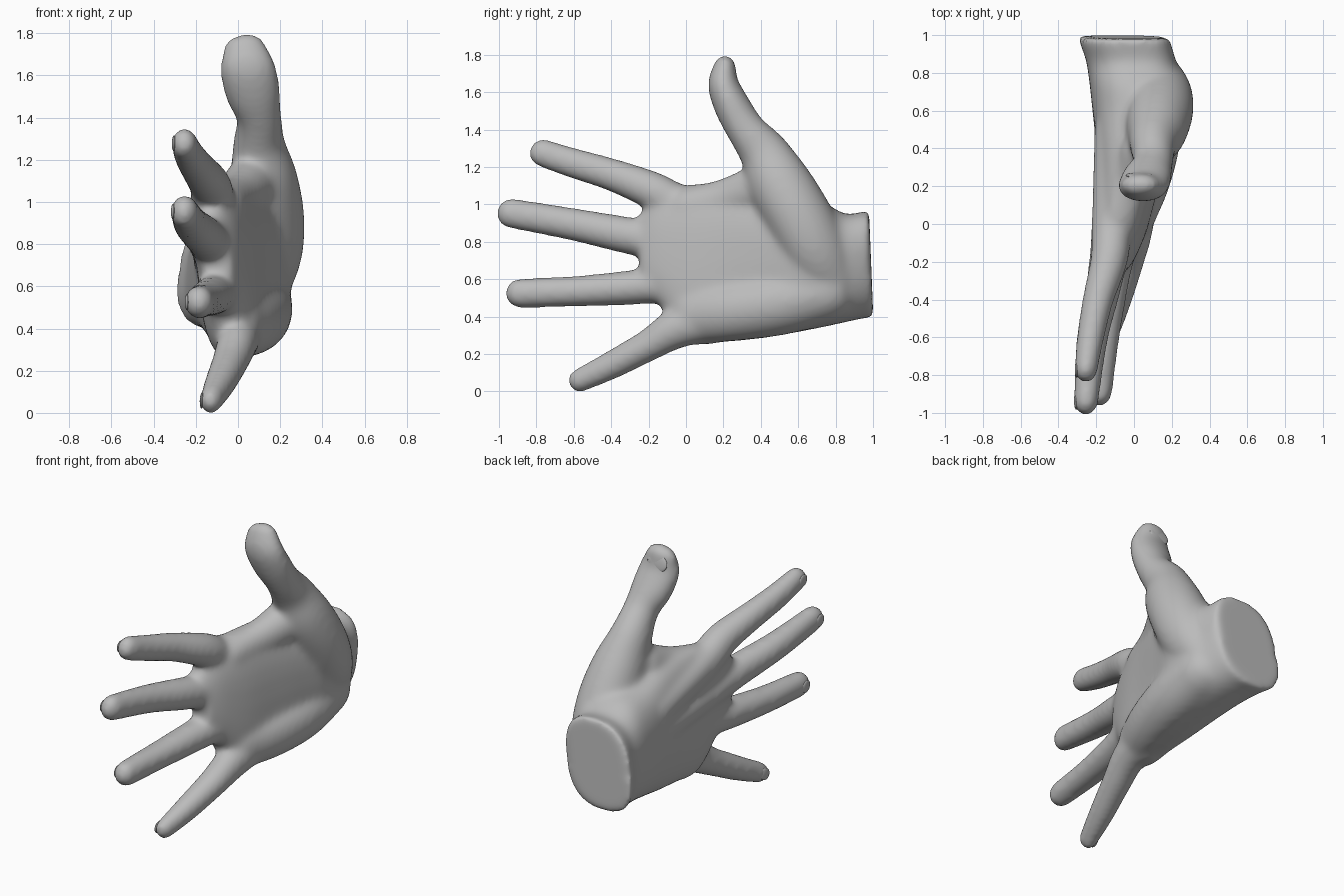
import bpy, bmesh, math
from mathutils import Vector

cube = bpy.data.objects.get("Cube")
if cube:
    bpy.data.objects.remove(cube, do_unlink=True)

skin = bpy.data.materials.new("soft grey")
skin.use_nodes = True
GREY = (0.5, 0.5, 0.5, 1)
skin.diffuse_color = GREY
skin.node_tree.nodes["Principled BSDF"].inputs["Base Color"].default_value = GREY

SIDES = 32
STEPS = 4


def refine(stations):
    """Smooth spline through the stations, radii included."""
    s = [Vector(p) for p in stations]
    s = [s[0] * 2 - s[1]] + s + [s[-1] * 2 - s[-2]]
    out = []
    for a, b, c, d in zip(s, s[1:], s[2:], s[3:]):
        for k in range(STEPS):
            t = k / STEPS
            out.append(b + (c - a) * (t / 2) + (a * 2 - b * 5 + c * 4 - d) * (t * t / 2)
                       + (b * 3 - a - c * 3 + d) * (t ** 3 / 2))
    return out + [s[-2]]


def loft(bm, stations, rounded=True, axis=None, power=2.0, shear=(0, 0)):
    """Stations are (x, y, z, radius across the palm, radius through it)."""
    stations = refine(stations)
    pts = [Vector(s[:3]) for s in stations]
    last = len(pts) - 1
    frames = []
    for i, s in enumerate(stations):
        t = axis or pts[min(i + 1, last)] - pts[max(i - 1, 0)]
        frames.append((pts[i], t.normalized(), s[3], s[4]))
    if rounded:
        # Domed ends
        def dome(frame, sign):
            p, t, a, b = frame
            r = min(a, b)
            angles = [math.radians(d) for d in (25, 50, 70, 84)]
            return [(p + t * sign * r * math.sin(k), t,
                     a * math.cos(k), b * math.cos(k)) for k in angles]
        frames = dome(frames[0], -1)[::-1] + frames + dome(frames[-1], 1)
    rings = []
    for i, (p, t, a, b) in enumerate(frames):
        lean = shear[0] + (shear[1] - shear[0]) * i / (len(frames) - 1)
        u = (Vector((1, 0, 0)) - t * t.x).normalized()
        v = t.cross(u)
        ring = []
        for k in range(SIDES):
            c, s = math.cos(k * math.tau / SIDES), math.sin(k * math.tau / SIDES)
            c = math.copysign(abs(c) ** (2 / power), c)
            s = math.copysign(abs(s) ** (2 / power), s)
            ring.append(bm.verts.new(p + u * (b * c + lean * a * s) + v * a * s))
        rings.append(ring)
    for r0, r1 in zip(rings, rings[1:]):
        for k in range(SIDES):
            j = (k + 1) % SIDES
            bm.faces.new((r0[k], r0[j], r1[j], r1[k]))
    bm.faces.new(rings[0][::-1])
    bm.faces.new(rings[-1])


def make_object(name, bm):
    bmesh.ops.recalc_face_normals(bm, faces=bm.faces[:])
    mesh = bpy.data.meshes.new(name)
    bm.to_mesh(mesh)
    bm.free()
    mesh.materials.append(skin)
    mesh.polygons.foreach_set("use_smooth", [True] * len(mesh.polygons))
    obj = bpy.data.objects.new(name, mesh)
    bpy.context.collection.objects.link(obj)
    return obj


# Fingers run from the tip through the knuckle into the palm
FINGERS = {
    "index": [(-.255, -.778, 1.279, .076, .062), (-.23, -.6, 1.22, .082, .073),
              (-.19, -.4, 1.16, .088, .083), (-.13, -.18, 1.075, .102, .1),
              (-.12, 0, .985, .11, .105), (-.11, .5, .85, .11, .1)],
    "middle": [(-.255, -.947, .955, .081, .066), (-.22, -.6, .893, .088, .084),
               (-.155, -.3, .832, .1, .096), (-.115, 0, .78, .1, .11),
               (-.11, .5, .72, .1, .1)],
    "ring": [(-.185, -.897, .525, .08, .07), (-.16, -.6, .535, .083, .084),
             (-.122, -.3, .555, .093, .097), (-.08, 0, .58, .1, .11),
             (-.08, .5, .6, .1, .1)],
    "little": [(-.13, -.577, .055, .065, .055), (-.085, -.4, .14, .077, .075),
               (-.035, -.2, .247, .087, .088), (.005, 0, .355, .112, .1),
               (.03, .4, .42, .11, .12)],
}
THUMB = [(.03, .207, 1.735, .062, .102), (.045, .2, 1.64, .084, .132),
         (.07, .25, 1.52, .098, .132), (.1, .32, 1.4, .105, .107),
         (.1, .42, 1.27, .135, .125), (.12, .495, 1.12, .17, .16),
         (.135, .6, .935, .18, .18), (.125, .69, .76, .18, .18),
         (.07, .78, .6, .16, .17)]
THUMB_WEB = [(-.07, 0, .98, .11, .1), (-.01, .2, 1.02, .115, .1),
             (.05, .38, 1.08, .13, .125)]
LITTLE_SIDE_PAD = [(.0, .03, .41, .15, .11), (.06, .25, .43, .16, .14),
                   (.09, .5, .47, .17, .165), (.08, .75, .53, .165, .175)]
PALM = [(-.11, -.25, .76, .18, .07), (-.09, -.15, .745, .29, .105),
        (-.06, 0, .68, .42, .135), (-.03, .2, .69, .425, .16),
        (-.005, .4, .69, .405, .195), (.015, .6, .68, .36, .235),
        (.01, .75, .68, .33, .245), (-.015, .86, .662, .288, .235),
        (-.04, .94, .675, .284, .235), (-.055, .99, .68, .288, .235)]

# Hand: overlapping lofts fused into one skin and relaxed
bm = bmesh.new()
for path in (*FINGERS.values(), THUMB, THUMB_WEB, LITTLE_SIDE_PAD):
    loft(bm, path)
loft(bm, PALM, rounded=False, axis=Vector((0, 1, .04)), power=2.6, shear=(.14, -.16))
hand = make_object("hand", bm)
fuse = hand.modifiers.new("fuse", "REMESH")
fuse.mode = "VOXEL"
fuse.voxel_size = .016
fuse.use_smooth_shade = True
relax = hand.modifiers.new("relax", "SMOOTH")
relax.factor = .5
relax.iterations = 24


# Nails: shallow ovals set into the back of each tip
def nail(name, centre, along, outward, length, width):
    bm = bmesh.new()
    bmesh.ops.create_uvsphere(bm, u_segments=20, v_segments=12, radius=1)
    t = Vector(along).normalized()
    n = Vector(outward)
    n = (n - t * n.dot(t)).normalized()
    w = t.cross(n)
    for v in bm.verts:
        x, y, z = v.co
        v.co = Vector(centre) + t * x * length + w * y * width + n * z * .01
    make_object(name + "_nail", bm)


for name, path in FINGERS.items():
    tip, back = Vector(path[0][:3]), Vector(path[1][:3])
    direction = (tip - back).normalized()
    out = Vector((-1, 0, 0))
    out = (out - direction * out.dot(direction)).normalized()
    nail(name, tip + out * (path[0][4] - .013), direction - out * .15, out, .042, .038)
nail("thumb", (.025, .259, 1.7), (-.1, -.2, 1), (0, 1, 0), .055, .07)
